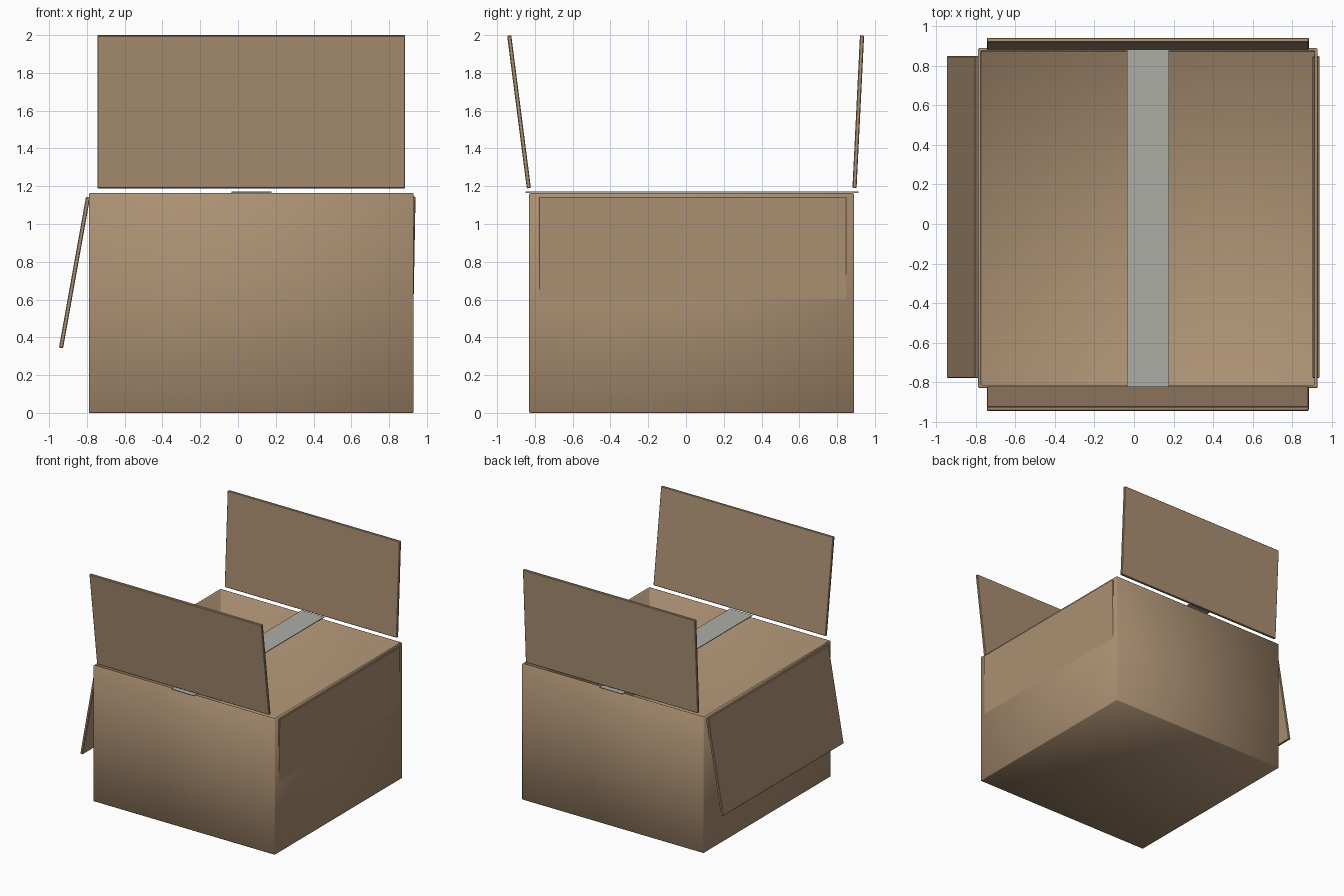
import bpy
import bmesh
from mathutils import Matrix, Vector

if "Cube" in bpy.data.objects:
    bpy.data.objects.remove(bpy.data.objects["Cube"], do_unlink=True)


def material(name, rgb):
    mat = bpy.data.materials.new(name)
    mat.use_nodes = True
    mat.diffuse_color = (*rgb, 1)
    bsdf = mat.node_tree.nodes["Principled BSDF"]
    bsdf.inputs["Base Color"].default_value = (*rgb, 1)
    bsdf.inputs["Roughness"].default_value = 0.8
    return mat


cardboard = material("cardboard_brown", (0.41, 0.28, 0.17))
tape_grey = material("tape_grey", (0.42, 0.42, 0.39))


def finish(bm, name, mat, bevel=0.0, smooth=False):
    bmesh.ops.recalc_face_normals(bm, faces=bm.faces)
    mesh = bpy.data.meshes.new(name)
    bm.to_mesh(mesh)
    bm.free()
    mesh.materials.append(mat)
    obj = bpy.data.objects.new(name, mesh)
    bpy.context.collection.objects.link(obj)
    if bevel:
        mod = obj.modifiers.new("soft_edges", "BEVEL")
        mod.width = bevel
        mod.segments = 1
    if smooth:
        mesh.shade_smooth()
    return obj


def block(low, high):
    low, high = Vector(low), Vector(high)
    bm = bmesh.new()
    place = Matrix.Translation((low + high) / 2) @ Matrix.Diagonal((*(high - low), 1))
    bmesh.ops.create_cube(bm, size=1, matrix=place)
    return bm


def flap(name, hinge, tip, along, width, thickness=0.022):
    """Thin panel from hinge centre to tip centre, spread along a level axis."""
    hinge, tip, along = Vector(hinge), Vector(tip), Vector(along)
    rise = tip - hinge
    normal = along.cross(rise).normalized()
    place = Matrix((along * width, normal * thickness, rise)).transposed().to_4x4()
    place.translation = (hinge + tip) / 2
    bm = bmesh.new()
    bmesh.ops.create_cube(bm, size=1, matrix=place)
    return finish(bm, name, cardboard, bevel=0.004)


# Open box: solid block with the top inset and pushed down to the floor
wall = 0.015
bm = block((-0.79, -0.83, 0), (0.93, 0.89, 1.163))
bm.faces.ensure_lookup_table()
top = max(bm.faces, key=lambda f: f.calc_center_median().z)
bmesh.ops.inset_region(bm, faces=[top], thickness=wall, use_even_offset=True)
pushed = bmesh.ops.extrude_face_region(bm, geom=[top])
floor = [v for v in pushed["geom"] if isinstance(v, bmesh.types.BMVert)]
bmesh.ops.translate(bm, verts=floor, vec=(0, 0, wall - 1.163))
if top.is_valid:
    bmesh.ops.delete(bm, geom=[top], context="FACES_ONLY")
finish(bm, "box_body", cardboard, bevel=0.005, smooth=True)

# Raised flaps at front and back, folded flaps on the sides
X, Y = (1, 0, 0), (0, 1, 0)
flap("front_flap", (0.07, -0.832, 1.19), (0.07, -0.936, 1.998), X, 1.63)
flap("back_flap", (0.07, 0.892, 1.19), (0.07, 0.932, 1.999), X, 1.63)
flap("right_flap", (-0.794, 0.035, 1.142), (-0.937, 0.035, 0.344), Y, 1.63)
flap("left_flap", (0.929, 0.035, 1.145), (0.914, 0.035, 0.335), Y, 1.63)

# Tape strip lying across the opening
finish(block((-0.035, -0.85, 1.165), (0.178, 0.912, 1.171)), "tape_strip", tape_grey)
